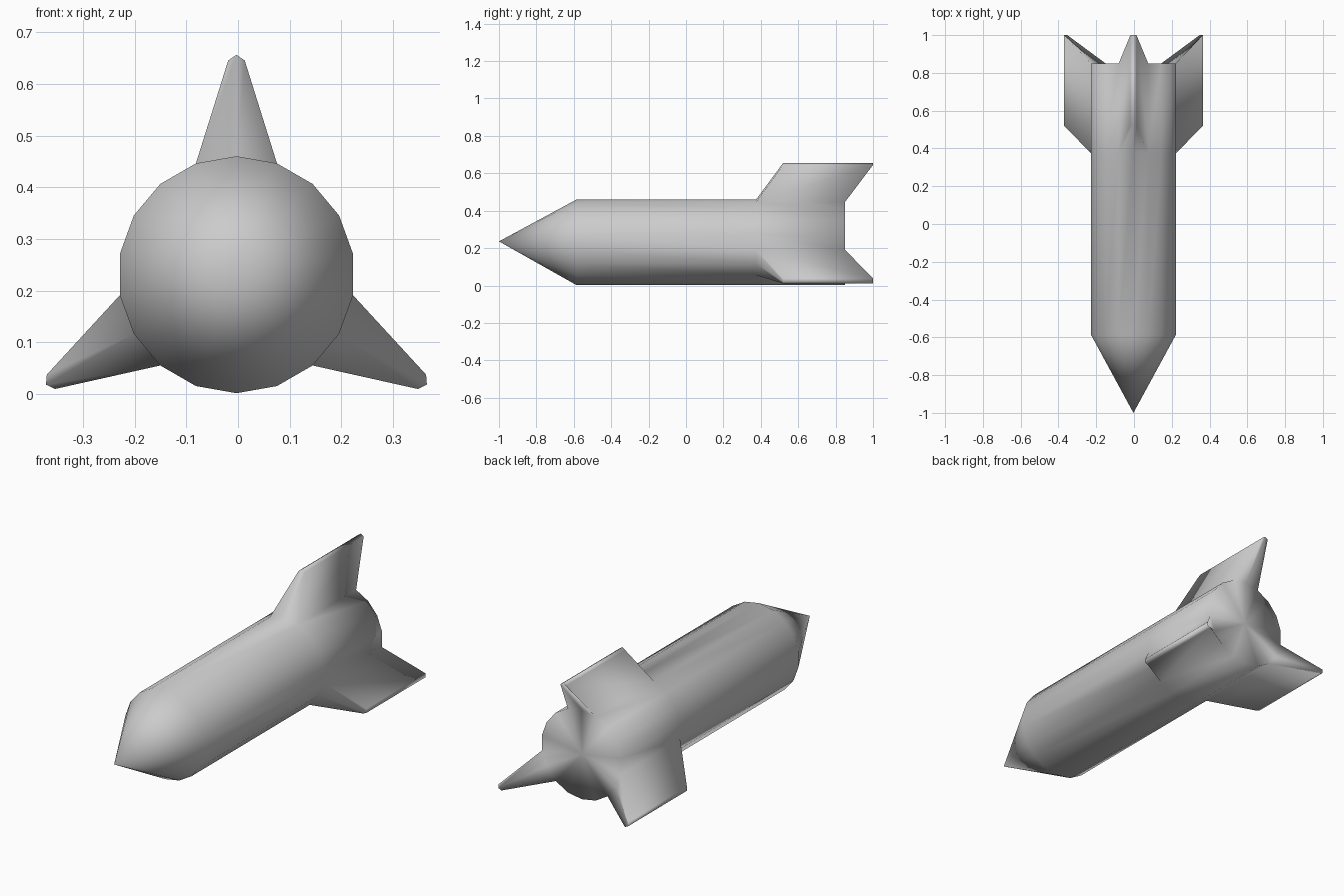
import bpy, bmesh
from math import sin, cos, pi

if "Cube" in bpy.data.objects:
    bpy.data.objects.remove(bpy.data.objects["Cube"])

N = 18                      # body sides
CX, CZ, R = -0.003, 0.231, 0.229
FINS = (0, 6, 12)           # body corners carrying a fin

bm = bmesh.new()


def vert(angle, radial, side, y):
    """Point at a distance out along an angle, shifted sideways."""
    return bm.verts.new((CX + radial * sin(angle) + side * cos(angle), y,
                         CZ + radial * cos(angle) - side * sin(angle)))


# body rings: shoulder, fin start, tail
rings = [[vert(2 * pi * i / N, R, 0, y) for i in range(N)]
         for y in (-0.585, 0.375, 0.85)]
nose = bm.verts.new((CX, -1.0, 0.236))
tail = bm.verts.new((CX, 0.845, CZ))
fin_sides = {k % N for f in FINS for k in (f - 1, f)}
shoulder, start, end = rings
for i in range(N):
    j = (i + 1) % N
    bm.faces.new((nose, shoulder[i], shoulder[j]))
    bm.faces.new((shoulder[i], start[i], start[j], shoulder[j]))
    if i not in fin_sides:
        bm.faces.new((start[i], end[i], end[j], start[j]))
    bm.faces.new((tail, end[j], end[i]))

# swept fins grown out of the two body sides at each fin corner
TIP = ((0.414, -0.016), (0.425, 0.0), (0.414, 0.016))
for f in FINS:
    a = 2 * pi * f / N
    ids = [(f + d) % N for d in (-1, 0, 1)]
    rf, rb = [start[k] for k in ids], [end[k] for k in ids]
    tf = [vert(a, r, s, 0.52) for r, s in TIP]
    tb = [vert(a, r, s, 1.0) for r, s in TIP]
    for i in (0, 1):
        bm.faces.new((rf[i], tf[i], tf[i + 1], rf[i + 1]))   # leading edge
        bm.faces.new((rb[i], rb[i + 1], tb[i + 1], tb[i]))   # trailing edge
        bm.faces.new((tf[i], tb[i], tb[i + 1], tf[i + 1]))   # outer tip
    for i in (0, 2):
        bm.faces.new((rf[i], rb[i], tb[i], tf[i]))           # flanks

bmesh.ops.recalc_face_normals(bm, faces=bm.faces[:])
for face in bm.faces:
    face.smooth = True
mesh = bpy.data.meshes.new("rocket_body_with_fins")
bm.to_mesh(mesh)
bm.free()
rocket = bpy.data.objects.new("rocket_body_with_fins", mesh)
bpy.context.collection.objects.link(rocket)
